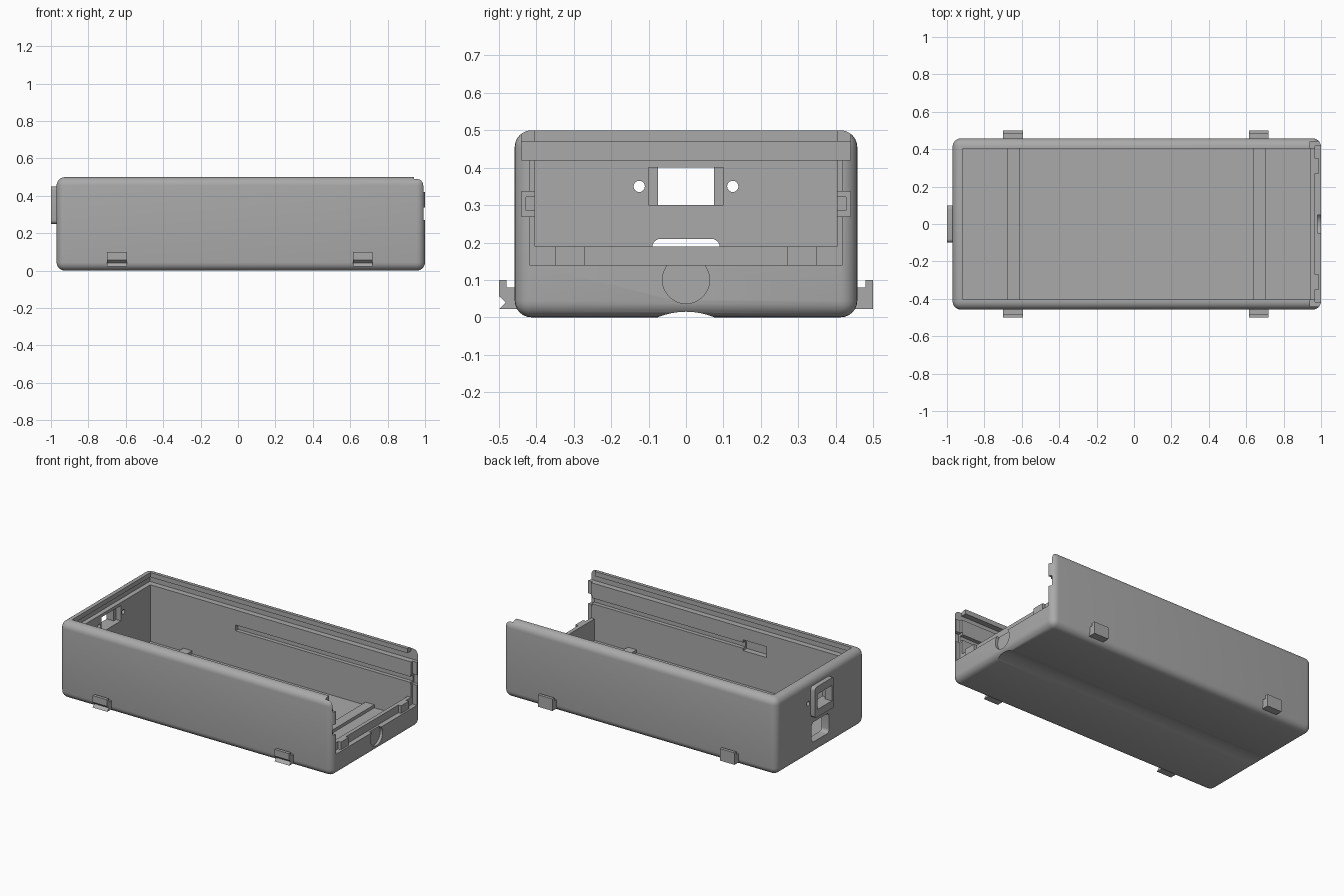
import bpy, bmesh, math

old = bpy.data.objects.get("Cube")
if old:
    bpy.data.objects.remove(old, do_unlink=True)

grey = bpy.data.materials.new("plain_grey")
grey.use_nodes = True
tone = (0.4, 0.4, 0.4, 1)
grey.diffuse_color = tone
grey.node_tree.nodes["Principled BSDF"].inputs["Base Color"].default_value = tone


def finish(bm, name):
    bmesh.ops.recalc_face_normals(bm, faces=bm.faces)
    mesh = bpy.data.meshes.new(name)
    bm.to_mesh(mesh)
    bm.free()
    mesh.materials.append(grey)
    ob = bpy.data.objects.new(name, mesh)
    bpy.context.collection.objects.link(ob)
    return ob


def box(name, x, y, z, radius=0, axis=None):
    """Box from min/max pairs; rounds all edges, or only those along one axis."""
    bm = bmesh.new()
    bmesh.ops.create_cube(bm, size=1)
    for v in bm.verts:
        for i, (lo, hi) in enumerate((x, y, z)):
            v.co[i] = (lo + hi) / 2 + v.co[i] * (hi - lo)
    if radius:
        edges = [e for e in bm.edges if axis is None or
                 abs((e.verts[0].co - e.verts[1].co).normalized()[axis]) > 0.9]
        bmesh.ops.bevel(bm, geom=edges, offset=radius, segments=6,
                        profile=0.5, affect='EDGES')
    return finish(bm, name)


def rod(name, x, y, z, radius, sides=48):
    """Cylinder lying along x."""
    bm = bmesh.new()
    bmesh.ops.create_cone(bm, cap_ends=True, segments=sides, radius1=radius,
                          radius2=radius, depth=x[1] - x[0])
    for v in bm.verts:
        a, b, c = v.co
        v.co = (c + (x[0] + x[1]) / 2, a + y, b + z)
    return finish(bm, name)


def extrude_x(name, outline, x0, x1):
    """Prism from a y/z outline."""
    bm = bmesh.new()
    face = bm.faces.new([bm.verts.new((x0, y, z)) for y, z in outline])
    ext = bmesh.ops.extrude_face_region(bm, geom=[face])["geom"]
    for v in ext:
        if isinstance(v, bmesh.types.BMVert):
            v.co.x = x1
    return finish(bm, name)


def cut(target, cutter):
    mod = target.modifiers.new("cut", 'BOOLEAN')
    mod.operation = 'DIFFERENCE'
    mod.solver = 'EXACT'
    mod.object = cutter
    bpy.context.view_layer.objects.active = target
    bpy.ops.object.modifier_apply(modifier=mod.name)
    bpy.data.objects.remove(cutter, do_unlink=True)


def smooth(ob):
    bpy.ops.object.select_all(action='DESELECT')
    ob.select_set(True)
    bpy.context.view_layer.objects.active = ob
    bpy.ops.object.shade_smooth_by_angle(angle=math.radians(30))


END = 1.1  # cutters run out past the open end

# Rounded tray, hollowed out
case = box("case", (-0.97, 1.0), (-0.458, 0.458), (0, 0.5), 0.045)
cut(case, box("hollow", (-0.915, 0.943), (-0.403, 0.403), (0.05, 0.6)))
cut(case, box("end_opening", (0.9, END), (-0.403, 0.403), (0.19, 0.6)))

# Sliding lid groove and its way in at the end
cut(case, box("lid_groove", (-0.945, END), (-0.44, 0.44), (0.42, 0.47)))
cut(case, box("lid_entry", (0.94, END), (-0.44, 0.44), (0.43, 0.6)))

# End panel seat with side notches
cut(case, box("panel_seat", (0.968, END), (-0.418, 0.418), (0.14, 0.45)))
for s in (-1, 1):
    ys = sorted((s * 0.37, s * 0.44))
    cut(case, box("side_notch", (0.962, END), ys, (0.27, 0.337)))
    ys = sorted((s * 0.37, s * 0.428))
    cut(case, box("board_groove", (-0.3, END), ys, (0.285, 0.322)))
cut(case, box("latch_pocket", (-0.3, -0.13), (-0.44, -0.37), (0.27, 0.34)))

# Thumb recess in the end and long shallow channel underneath
cut(case, rod("thumb_recess", (0.982, END), 0, 0.1, 0.063))
cut(case, rod("under_channel", (-END, END), 0, -0.185, 0.2, 128))

# Socket window, screw holes and lower port in the far end
cut(case, box("socket_pocket", (-0.95, -0.8), (-0.1, 0.1), (0.3, 0.4)))
cut(case, box("socket_hole", (-END, -0.9), (-0.075, 0.075), (0.3, 0.4)))
for s in (-1, 1):
    cut(case, rod("screw_hole", (-END, -0.85), s * 0.125, 0.35, 0.015, 24))
cut(case, box("lower_port", (-END, -0.85), (-0.09, 0.09), (0.08, 0.21), 0.022, 0))
smooth(case)

# Raised frame around the socket
frame = box("socket_frame", (-1.0, -0.965), (-0.1, 0.1), (0.25, 0.45), 0.02, 0)
cut(frame, box("frame_hole", (-END, -0.9), (-0.075, 0.075), (0.3, 0.4)))
smooth(frame)

# Floor ribs
for name, x in (("floor_rib_right", -0.645), ("floor_rib_left", 0.67)):
    box(name, (x - 0.032, x + 0.032), (-0.41, 0.41), (0.04, 0.07))

# Small stops on the panel seat
for name, s in (("panel_stop_front", -1), ("panel_stop_back", 1)):
    box(name, (0.945, 0.988), sorted((s * 0.27, s * 0.35)), (0.13, 0.19))

# Hooked clips low on both long sides; the front ones have a notched lip
hook = [(0.45, 0.022), (0.5, 0.022), (0.5, 0.1), (0.48, 0.1), (0.48, 0.08), (0.45, 0.08)]
notched = hook[:2] + [(0.482, 0.04), (0.5, 0.057)] + hook[2:]
for side, x in (("right", -0.647), ("left", 0.667)):
    extrude_x("clip_back_" + side, hook, x - 0.053, x + 0.053)
    extrude_x("clip_front_" + side, [(-y, z) for y, z in notched], x - 0.053, x + 0.053)
